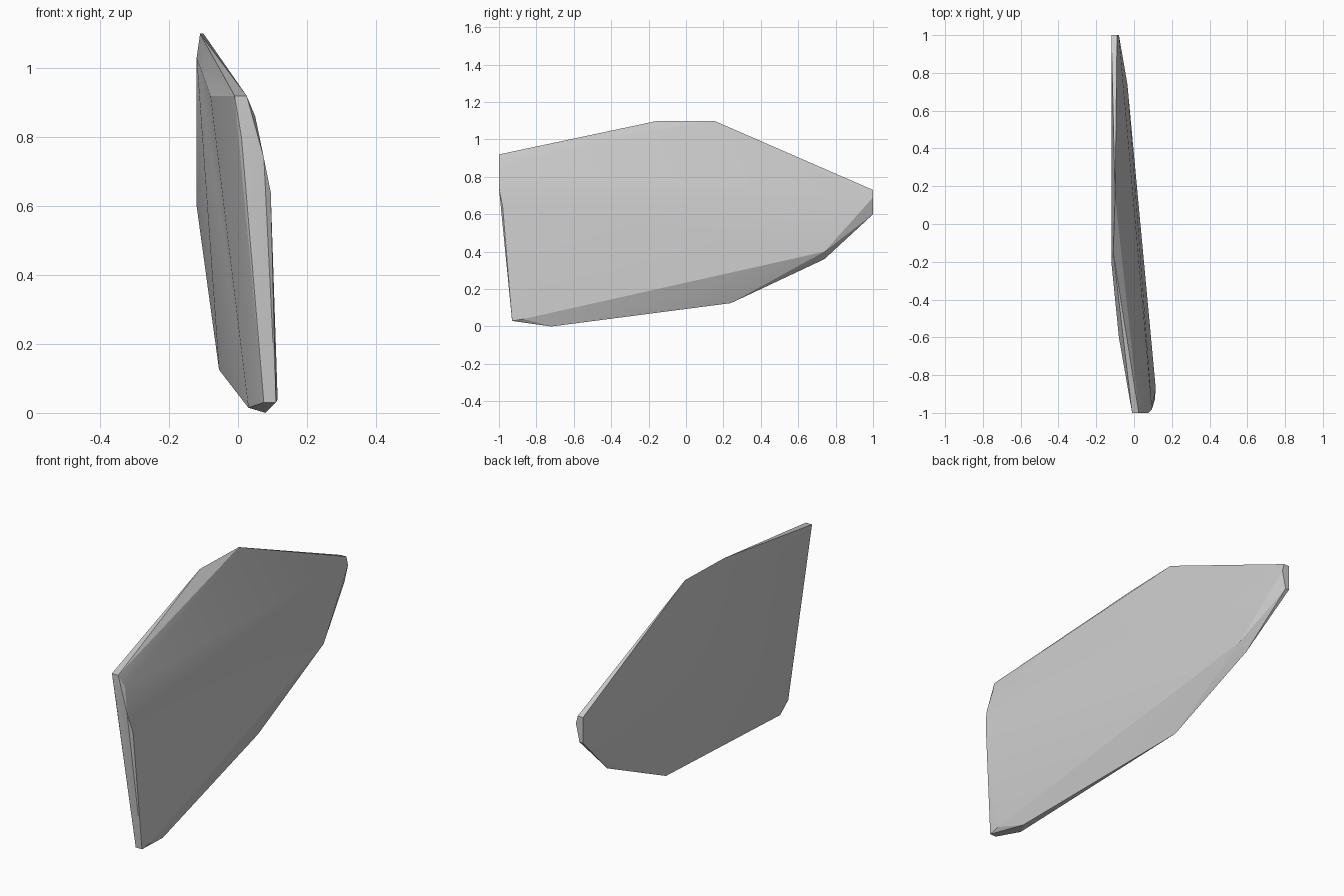
import bpy
import bmesh

cube = bpy.data.objects.get("Cube")
if cube:
    bpy.data.objects.remove(cube, do_unlink=True)

# Stone colour
stone = bpy.data.materials.new("pale grey stone")
stone.use_nodes = True
grey = (0.6, 0.6, 0.6, 1)
stone.diffuse_color = grey
stone.node_tree.nodes["Principled BSDF"].inputs["Base Color"].default_value = grey

# Corners of the chipped slab, grouped by region
top_ridge = [(-.11, -.15, 1.1), (-.1, .15, 1.1), (-.12, -.2, 1.03)]
top_front = [(-.01, -1, .92), (.025, -1, .92), (.05, -.98, .86), (-.08, -.6, .92)]
front_edge = [(.01, -1, .8), (.075, -1, .74), (.095, -.98, .64),
              (.075, -.93, .03), (.11, -.93, .03)]
foot = [(.115, -.87, .04), (.08, -.72, 0), (.03, -.8, .015)]
underside = [(-.055, .24, .125), (-.035, .74, .4), (-.075, .74, .36)]
back_tip = [(-.12, 1, .6), (-.1, 1, .6), (-.08, 1, .69), (-.09, 1, .73), (-.12, 1, .73)]

# Wrap the corners in a faceted convex shell
bm = bmesh.new()
for corner in top_ridge + top_front + front_edge + foot + underside + back_tip:
    bm.verts.new(corner)
hull = bmesh.ops.convex_hull(bm, input=bm.verts[:])
spare = {v for v in hull["geom_interior"] + hull["geom_unused"]
         if isinstance(v, bmesh.types.BMVert)}
bmesh.ops.delete(bm, geom=list(spare), context='VERTS')
bmesh.ops.recalc_face_normals(bm, faces=bm.faces[:])

mesh = bpy.data.meshes.new("stone_slab")
bm.to_mesh(mesh)
bm.free()
mesh.materials.append(stone)
slab = bpy.data.objects.new("stone_slab", mesh)
bpy.context.collection.objects.link(slab)

# Soften only the shallow creases
bpy.context.view_layer.objects.active = slab
slab.select_set(True)
bpy.ops.object.shade_smooth_by_angle(angle=0.3)
